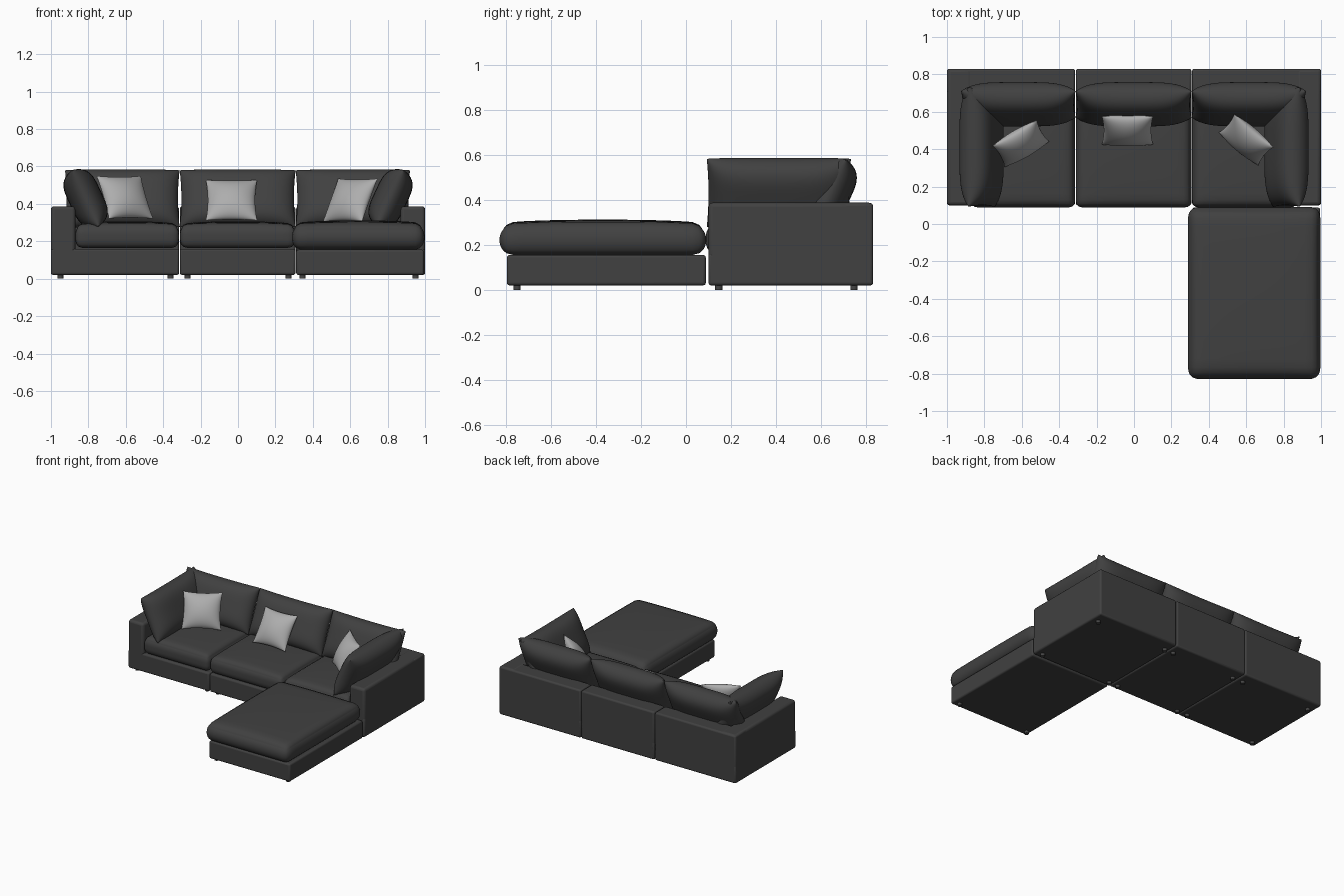
import bpy, bmesh
from math import sin, pi, radians
from mathutils import Vector

cube = bpy.data.objects.get("Cube")
if cube:
    bpy.data.objects.remove(cube, do_unlink=True)


def material(name, value):
    m = bpy.data.materials.new(name)
    m.use_nodes = True
    colour = (value, value, value, 1)
    m.diffuse_color = colour
    m.node_tree.nodes["Principled BSDF"].inputs["Base Color"].default_value = colour
    return m


FABRIC = material("charcoal_fabric", 0.052)
LINEN = material("light_grey_linen", 0.42)
LEG = material("dark_grey_leg", 0.06)
parts = []


def add(name, bm, mat):
    bmesh.ops.recalc_face_normals(bm, faces=bm.faces)
    mesh = bpy.data.meshes.new(name)
    bm.to_mesh(mesh)
    bm.free()
    mesh.materials.append(mat)
    ob = bpy.data.objects.new(name, mesh)
    bpy.context.collection.objects.link(ob)
    parts.append(ob)
    return ob


def ease(u):
    """Crowd grid lines towards the edges."""
    return sin(u * pi / 2)


def span_box(bm, x, y, z):
    """Fit a -1..1 shape into the given ranges."""
    for v in bm.verts:
        v.co = Vector([(a + b) / 2 + c * (b - a) / 2 for c, (a, b) in zip(v.co, (x, y, z))])


def panel(name, x, y, z, bevel=0.012):
    """Upholstered box with softened edges."""
    bm = bmesh.new()
    bmesh.ops.create_cube(bm, size=2)
    span_box(bm, x, y, z)
    ob = add(name, bm, FABRIC)
    mod = ob.modifiers.new("soft_edges", "BEVEL")
    mod.width, mod.segments = bevel, 3
    return ob


def seat(name, x, y, z, radii, crown):
    """Rounded seat cushion with a gently domed top."""
    bm = bmesh.new()
    bmesh.ops.create_cube(bm, size=2)
    bmesh.ops.subdivide_edges(bm, edges=bm.edges, cuts=17, use_grid_fill=True)
    half = [(b - a) / 2 for a, b in (x, y, z)]
    for v in bm.verts:
        u, w = v.co.x, v.co.y
        p = [ease(c) * h for c, h in zip(v.co, half)]
        core = [max(r - h, min(h - r, c)) for c, h, r in zip(p, half, radii)]
        d = Vector([(c - k) / r for c, k, r in zip(p, core, radii)])
        if d.length > 1:
            d.normalize()
        v.co = [k + e * r for k, e, r in zip(core, d, radii)]
        if v.co.z > 0:
            v.co.z += crown * (1 - u * u) * (1 - w * w) * v.co.z / half[2]
        v.co += Vector([(a + b) / 2 for a, b in (x, y, z)])
    return add(name, bm, FABRIC)


def pillow(name, size, loc, tilt, turn, mat, power, pinch, n=28):
    """Stuffed cushion with a seam around its edge, leaning back by tilt."""
    w, t, h = size
    bm = bmesh.new()
    for side in (-1, 1):
        made = bmesh.ops.create_grid(bm, x_segments=n, y_segments=n, size=1)
        for v in made["verts"]:
            u, k = ease(v.co.x), ease(v.co.y)
            fill = max(0, (1 - abs(u) ** power) * (1 - abs(k) ** power)) ** 0.55
            v.co = (w / 2 * u * (1 - pinch * (1 - k * k)),
                    side * t / 2 * fill,
                    h / 2 * k * (1 - pinch * (1 - u * u)))
    bmesh.ops.remove_doubles(bm, verts=bm.verts, dist=0.0002)
    ob = add(name, bm, mat)
    ob.location = loc
    ob.rotation_euler = (-radians(tilt), 0, radians(turn))
    return ob


# Three sofa modules: base, back panel, seat and back cushion
FRONT, BACK = 0.1, 0.83
modules = {
    "right": ((-1, -0.315), (-0.87, -0.315), (-0.925, -0.312)),
    "middle": ((-0.311, 0.307), (-0.311, 0.307), (-0.312, 0.308)),
    "left": ((0.311, 1), (0.311, 0.87), (0.308, 0.92)),
}
for side, (outer, inner, back) in modules.items():
    panel(side + "_base", outer, (FRONT, BACK), (0.02, 0.16))
    panel(side + "_back_panel", outer, (0.70, BACK), (0.02, 0.385))
    seat(side + "_seat_cushion", inner, (FRONT - 0.012, 0.71), (0.165, 0.285),
         (0.035, 0.035, 0.05), 0.022)
    pillow(side + "_back_cushion", (back[1] - back[0], 0.18, 0.335),
           (sum(back) / 2, 0.64, 0.428), 25, 0, FABRIC, 4, 0.03)

# Arms and the cushions resting against them
for side, s in (("right", -1), ("left", 1)):
    panel(side + "_arm", sorted((s * 0.87, s)), (FRONT, BACK), (0.02, 0.387), 0.018)
    pillow(side + "_arm_cushion", (0.64, 0.18, 0.335), (s * 0.815, 0.412, 0.43),
           25, -90 * s, FABRIC, 4, 0.025)

# Ottoman
panel("ottoman_base", (0.311, 0.995), (-0.795, 0.088), (0.02, 0.155))
seat("ottoman_cushion", (0.288, 0.997), (-0.828, 0.09), (0.155, 0.288),
     (0.05, 0.06, 0.066), 0.024)

# Throw pillows
for name, loc, tilt, turn in (
        ("right_throw_pillow", (-0.605, 0.43, 0.435), 30, 30),
        ("middle_throw_pillow", (-0.035, 0.50, 0.42), 35, 0),
        ("left_throw_pillow", (0.60, 0.45, 0.42), 29, -40)):
    pillow(name, (0.275, 0.12, 0.265), loc, tilt, turn, LINEN, 2, 0.08, 20)

# Short feet under each module and the front of the ottoman
feet = [(x, y) for x in (-0.95, -0.36, -0.27, 0.27, 0.345, 0.95) for y in (0.145, 0.745)]
feet += [(0.345, -0.75), (0.95, -0.75)]
for x, y in feet:
    bm = bmesh.new()
    bmesh.ops.create_cone(bm, cap_ends=True, segments=16, radius1=0.016,
                          radius2=0.016, depth=0.025)
    bmesh.ops.translate(bm, verts=bm.verts, vec=(x, y, 0.0125))
    add("foot", bm, LEG)

# Smooth shading with crisp corners
bpy.ops.object.select_all(action="DESELECT")
for ob in parts:
    ob.select_set(True)
bpy.context.view_layer.objects.active = parts[0]
bpy.ops.object.shade_smooth_by_angle(angle=radians(40))
